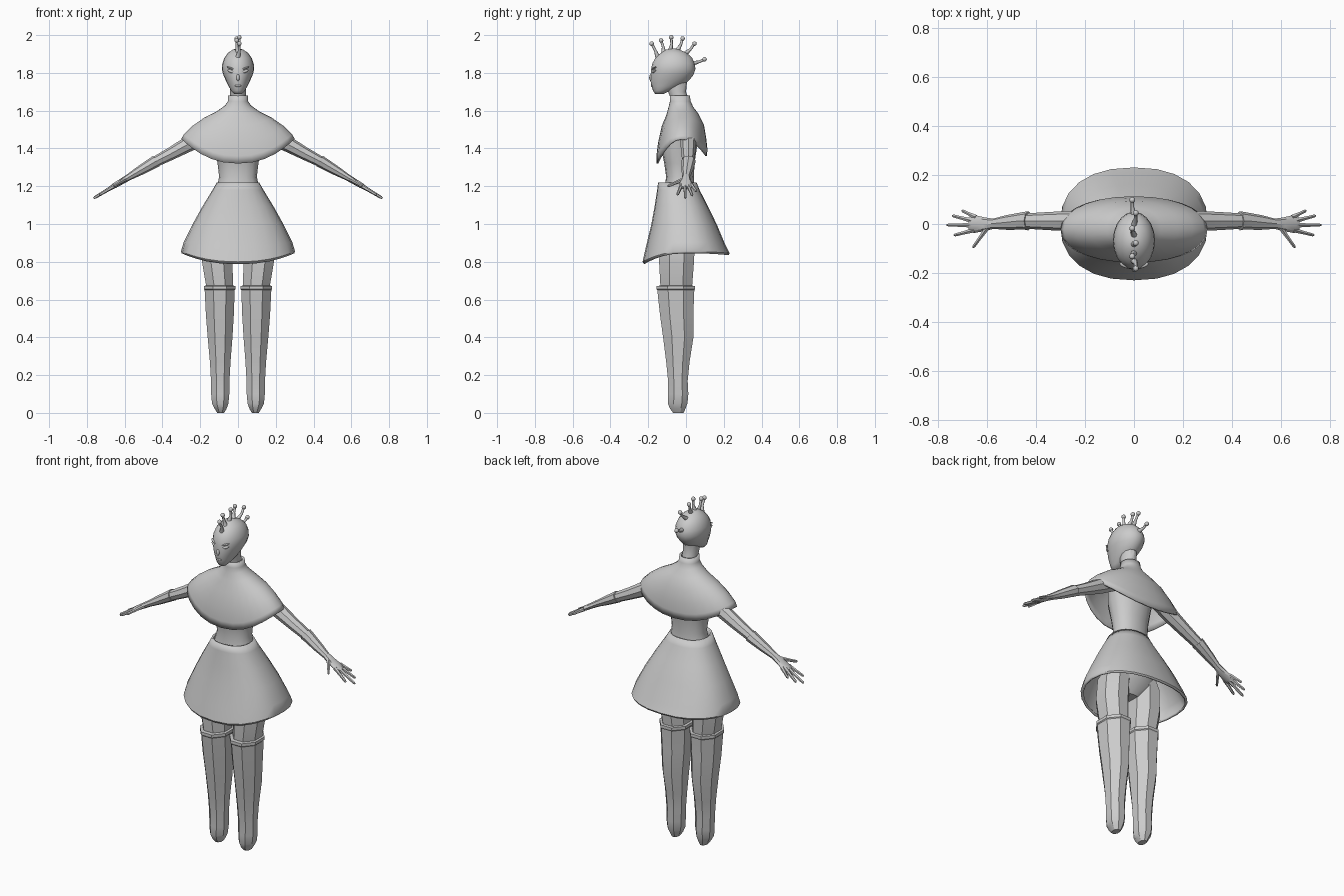
import bpy, math
from mathutils import Vector


def make(name, rings, mirror=False, caps=True, thick=0.0, angle=32):
    """Skin a list of point rings (bottom to top) into one object."""
    n = len(rings[0])
    verts = [p for r in rings for p in r]
    faces = [(i * n + j, i * n + (j + 1) % n, (i + 1) * n + (j + 1) % n, (i + 1) * n + j)
             for i in range(len(rings) - 1) for j in range(n)]
    if caps:
        faces.append(tuple(reversed(range(n))))
        faces.append(tuple(range(len(verts) - n, len(verts))))
    me = bpy.data.meshes.new(name)
    me.from_pydata(verts, [], faces)
    me.shade_smooth()
    me.set_sharp_from_angle(angle=math.radians(angle))
    ob = bpy.data.objects.new(name, me)
    bpy.context.collection.objects.link(ob)
    if thick:
        m = ob.modifiers.new("thickness", 'SOLIDIFY')
        m.thickness, m.offset = thick, -1
    if mirror:
        ob.modifiers.new("mirror", 'MIRROR')
    return ob


def ring(cx, rx, yf, yb, z, zf=None, zb=None, sides=24, power=2.0, turn=0.0):
    """Rounded section; zf / zb drop its front and back below the side height."""
    pts = []
    for k in range(sides):
        a = 2 * math.pi * k / sides + turn
        c, s = math.cos(a), math.sin(a)
        e = 2 / power
        x = cx + rx * math.copysign(abs(c) ** e, c)
        y = (yf + yb) / 2 + (yb - yf) / 2 * math.copysign(abs(s) ** e, s)
        end = zf if s < 0 else zb
        pts.append((x, y, z + ((z if end is None else end) - z) * s * s))
    return pts


def loft(name, rows, sides=24, power=2.0, turn=0.0, **kw):
    return make(name, [ring(*r, sides=sides, power=power, turn=turn) for r in rows], **kw)


def tube(name, pts, radii, sides=8, ref=(0, 1, 0), **kw):
    """Tube along a path; each radius is (along ref, across)."""
    pts = [Vector(p) for p in pts]
    rings = []
    for i, p in enumerate(pts):
        d = (pts[min(i + 1, len(pts) - 1)] - pts[max(i - 1, 0)]).normalized()
        u = Vector(ref)
        u = (u - d * u.dot(d)).normalized()
        v = d.cross(u)
        a, b = radii[i]
        rings.append([p + u * a * math.cos(2 * math.pi * k / sides)
                      + v * b * math.sin(2 * math.pi * k / sides) for k in range(sides)])
    return make(name, rings, **kw)


def ball(name, loc, scale, rot=(0, 0, 0)):
    bpy.ops.mesh.primitive_uv_sphere_add(segments=12, ring_count=8, location=loc, rotation=rot)
    ob = bpy.context.object
    ob.name, ob.scale = name, scale
    bpy.ops.object.shade_smooth()
    return ob


# head
loft("head", [
    (0, .020, -.163, -.120, 1.688), (0, .036, -.174, -.085, 1.705),
    (0, .050, -.183, -.020, 1.73), (0, .065, -.188, .016, 1.76),
    (0, .078, -.187, .040, 1.79), (0, .086, -.185, .050, 1.82),
    (0, .083, -.178, .046, 1.85), (0, .072, -.162, .032, 1.88),
    (0, .054, -.135, .005, 1.905), (0, .028, -.105, -.035, 1.923),
    (0, .006, -.080, -.060, 1.929)], sides=20, angle=60)

# facial features
for s in (-1, 1):
    ball("eye", (s * .036, -.169, 1.808), (.022, .010, .008), (0, -s * .3, s * .35))
    ball("brow", (s * .036, -.169, 1.824), (.026, .010, .005), (0, -s * .3, s * .35))
ball("nose", (0, -.186, 1.775), (.009, .009, .018))
ball("mouth", (0, -.179, 1.732), (.018, .006, .006))

# neck
loft("neck", [(0, .05, -.075, .03, 1.60), (0, .042, -.078, .015, 1.66),
              (0, .042, -.095, .000, 1.70), (0, .042, -.105, .005, 1.75)], sides=12)

# crest of ball-tipped stalks: base (y, z), tip (y, z)
stalks = [(-.150, 1.885, -.182, 1.955), (-.118, 1.908, -.132, 1.972),
          (-.082, 1.922, -.078, 1.988), (-.045, 1.92, -.018, 1.982),
          (-.005, 1.90, .045, 1.955), (.035, 1.85, .098, 1.872)]
for i, (y0, z0, y1, z1) in enumerate(stalks):
    w = .007 * (-1) ** i
    ym, zm = (y0 + y1) / 2, (z0 + z1) / 2
    tube("crest_stalk", [(0, y0, z0), (w, ym + .004, zm - .002), (w, y1, z1)],
         [(.013, .013), (.007, .007), (.007, .007)], ref=(1, 0, 0), angle=60)
    ball("crest_tip", (w, y1, z1), (.012, .012, .012))

# torso
loft("torso", [
    (0, .06, -.10, .00, .86), (0, .15, -.14, .05, .92), (0, .165, -.145, .07, 1.0),
    (0, .14, -.125, .06, 1.12), (0, .113, -.115, .045, 1.19), (0, .100, -.105, .042, 1.25),
    (0, .108, -.115, .045, 1.32), (0, .125, -.135, .06, 1.42), (0, .14, -.115, .07, 1.50),
    (0, .10, -.09, .055, 1.57), (0, .05, -.075, .03, 1.61)], sides=16, power=2.2)

# shoulder cape with collar
loft("cape", [
    (0, .300, -.157, .112, 1.450, 1.32, 1.36), (0, .287, -.157, .113, 1.475, 1.36, 1.40),
    (0, .240, -.148, .107, 1.520, 1.43, 1.455), (0, .180, -.128, .095, 1.562, 1.52, 1.525),
    (0, .110, -.103, .065, 1.598, 1.58, 1.585), (0, .068, -.092, .038, 1.628, 1.62, 1.62),
    (0, .054, -.085, .025, 1.65), (0, .052, -.085, .020, 1.68)],
    sides=28, power=2.2, caps=False, thick=.010, angle=50)

# flared skirt with rolled hem
loft("skirt", [
    (0, .298, -.222, .225, .845, .787, .835), (0, .302, -.230, .231, .855, .800, .845),
    (0, .287, -.212, .208, .905, .88, .89), (0, .240, -.183, .162, 1.0),
    (0, .187, -.166, .115, 1.095), (0, .135, -.153, .072, 1.18), (0, .112, -.148, .056, 1.22)],
    sides=24, power=2.3, caps=False, thick=.012, angle=40)

# thighs
loft("thigh", [
    (.095, .072, -.140, .035, .60), (.098, .078, -.143, .040, .68),
    (.110, .087, -.150, .050, .80), (.105, .085, -.145, .055, .92),
    (.090, .070, -.120, .045, .98)], sides=8, turn=math.pi / 8, mirror=True)

# tall boots with a turned top
loft("boot", [
    (.092, .020, -.070, -.010, .000), (.092, .034, -.088, .000, .022),
    (.094, .047, -.100, .012, .05), (.094, .052, -.100, .017, .10),
    (.094, .053, -.099, .013, .17), (.094, .059, -.110, .024, .27),
    (.095, .071, -.128, .046, .40), (.096, .080, -.145, .046, .52),
    (.097, .086, -.160, .052, .65), (.097, .091, -.165, .056, .655),
    (.097, .091, -.165, .056, .672), (.097, .076, -.14, .035, .674)],
    sides=8, turn=math.pi / 8, mirror=True)

# arms
tube("upper_arm", [(.11, .01, 1.515), (.25, .012, 1.43), (.35, .012, 1.375), (.46, .012, 1.318)],
     [(.045, .048), (.042, .042), (.037, .034), (.030, .027)], mirror=True)

# long gloves running into the palm
tube("glove", [(.432, .013, 1.334), (.45, .013, 1.323), (.52, .006, 1.282), (.575, .001, 1.25),
               (.61, -.001, 1.229), (.655, .000, 1.202), (.672, .000, 1.192)],
     [(.039, .033), (.036, .031), (.030, .025), (.021, .018),
      (.028, .016), (.037, .014), (.030, .010)], mirror=True)

# fingers and thumb: base (x, y), tip (x, y); heights follow the arm's slope
height = lambda x: 1.202 - .60 * (x - .655)
fingers = [(.645, .027, .703, .055), (.66, .013, .742, .034), (.66, -.005, .765, -.004),
           (.65, -.024, .735, -.046), (.60, -.016, .658, -.097)]
for x0, y0, x1, y1 in fingers:
    path = [(x0 + (x1 - x0) * t, y0 + (y1 - y0) * t, height(x0 + (x1 - x0) * t))
            for t in (0, .5, .92, 1)]
    tube("finger", path, [(.012, .011), (.009, .008), (.008, .007), (.004, .003)],
         sides=6, ref=(0, 0, 1), mirror=True)
